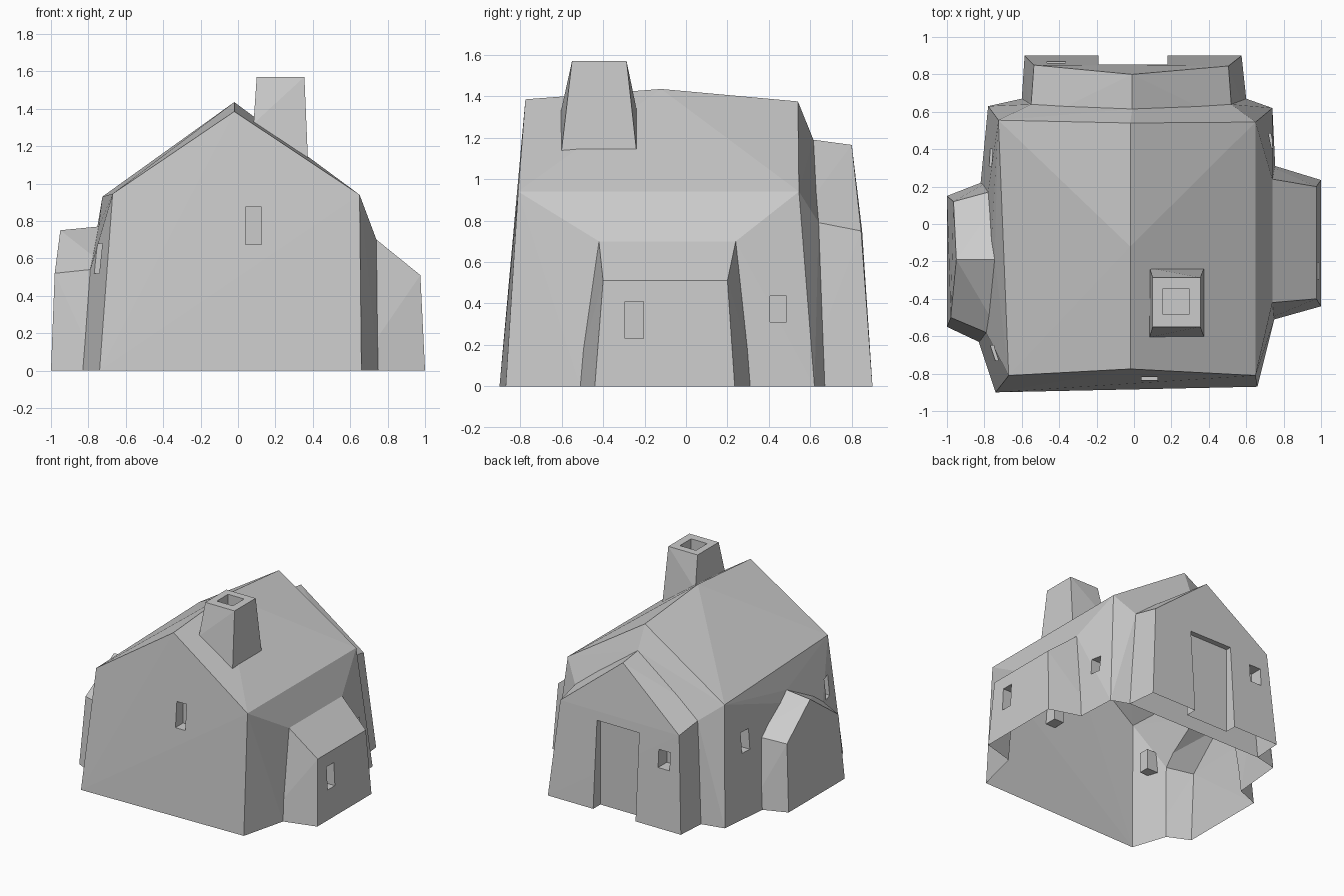
import bpy, bmesh
from mathutils import Vector

if "Cube" in bpy.data.objects:
    bpy.data.objects.remove(bpy.data.objects["Cube"])


def hull(name, pts):
    """Closed convex solid around a few corner points."""
    bm = bmesh.new()
    for p in pts:
        bm.verts.new(p)
    res = bmesh.ops.convex_hull(bm, input=bm.verts[:])
    junk = {g for g in res["geom_interior"] + res["geom_unused"]
            if isinstance(g, bmesh.types.BMVert)}
    bmesh.ops.delete(bm, geom=list(junk), context='VERTS')
    bmesh.ops.recalc_face_normals(bm, faces=bm.faces[:])
    bmesh.ops.dissolve_limit(bm, angle_limit=0.002, verts=bm.verts[:], edges=bm.edges[:])
    me = bpy.data.meshes.new(name)
    bm.to_mesh(me)
    bm.free()
    ob = bpy.data.objects.new(name, me)
    bpy.context.collection.objects.link(ob)
    return ob


def annex(name, outer, inner):
    """Lean-on block: outer end profile and its seam on the wall, run on into the house."""
    deep = [Vector(i) + (Vector(i) - Vector(o)) * 0.5 for o, i in zip(outer, inner)]
    return hull(name, outer + inner + deep)


def box(name, x0, x1, y0, y1, z0, z1):
    return hull(name, [(x, y, z) for x in (x0, x1) for y in (y0, y1) for z in (z0, z1)])


def combine(target, other, op):
    mod = target.modifiers.new("join", 'BOOLEAN')
    mod.operation, mod.solver, mod.object = op, 'EXACT', other
    dg = bpy.context.evaluated_depsgraph_get()
    me = bpy.data.meshes.new_from_object(target.evaluated_get(dg))
    target.modifiers.clear()
    target.data = me
    bpy.data.objects.remove(other)


# main body: bulging base outline, eaves, sagging ridge and wall seams
house = hull("house", [
    (-.74, -.9, 0), (-.83, -.63, 0), (-.82, .22, 0), (-.78, .63, 0),
    (-.6, .67, 0), (.6, .67, 0), (.74, .62, 0), (.755, .31, 0), (.75, -.51, 0), (.66, -.87, 0),
    (-.67, -.81, .945), (-.725, .555, .93), (.65, .545, .94), (.65, -.81, .94),
    (-.02, -.775, 1.385), (-.02, -.12, 1.435), (-.02, .54, 1.375),
    (.74, -.42, .7), (.74, .24, .7), (-.745, -.19, .77), (-.79, -.58, .54), (-.78, .17, .54),
    (-.01, .615, 1.19), (-.55, .64, .79), (.52, .64, .79)])

# gabled annex on the left, lean-to on the right, gabled porch at the back
left_annex = annex("left_annex",
    [(-1, -.55, 0), (-1, .15, 0), (-.98, -.5, .52), (-.965, .12, .52), (-.95, -.19, .75)],
    [(-.83, -.63, 0), (-.82, .22, 0), (-.79, -.58, .54), (-.78, .17, .54), (-.745, -.19, .77)])
right_annex = annex("right_annex",
    [(1, -.44, 0), (1, .235, 0), (.975, -.4, .51), (.975, .2, .51)],
    [(.75, -.51, 0), (.755, .31, 0), (.74, -.42, .7), (.74, .24, .7)])
porch = annex("porch",
    [(-.585, .9, 0), (.575, .9, 0), (-.535, .85, .75), (.505, .845, .75), (-.01, .8, 1.165)],
    [(-.6, .67, 0), (.6, .67, 0), (-.55, .64, .79), (.52, .64, .79), (-.01, .615, 1.19)])
chimney = hull("chimney",
    [(x, y, 1.57) for x in (.1, .355) for y in (-.55, -.287)] +
    [(x, y, z) for x, z in ((.083, 1.32), (.375, 1.1)) for y in (-.605, -.235)])
for part in (left_annex, right_annex, porch, chimney):
    combine(house, part, 'UNION')

# recesses: windows, doorway, flue
for name, *b in (
        ("front_window", .04, .125, -1, -.74, .675, .875),
        ("right_annex_window", .89, 1.1, -.295, -.205, .23, .41),
        ("right_window", .65, .9, .405, .485, .31, .435),
        ("left_front_window", -.95, -.67, -.73, -.65, .52, .68),
        ("left_back_window", -.95, -.67, .31, .4, .5, .66),
        ("porch_window", -.465, -.365, .76, 1, .46, .6),
        ("doorway", -.19, .18, .81, 1, -.1, .68),
        ("flue", .155, .295, -.485, -.345, 1.47, 1.7)):
    combine(house, box(name, *b), 'DIFFERENCE')

# open underside
bm = bmesh.new()
bm.from_mesh(house.data)
floor = [f for f in bm.faces if all(abs(v.co.z) < .002 for v in f.verts)]
bmesh.ops.delete(bm, geom=floor, context='FACES')
bm.to_mesh(house.data)
bm.free()
for p in house.data.polygons:
    p.use_smooth = False
